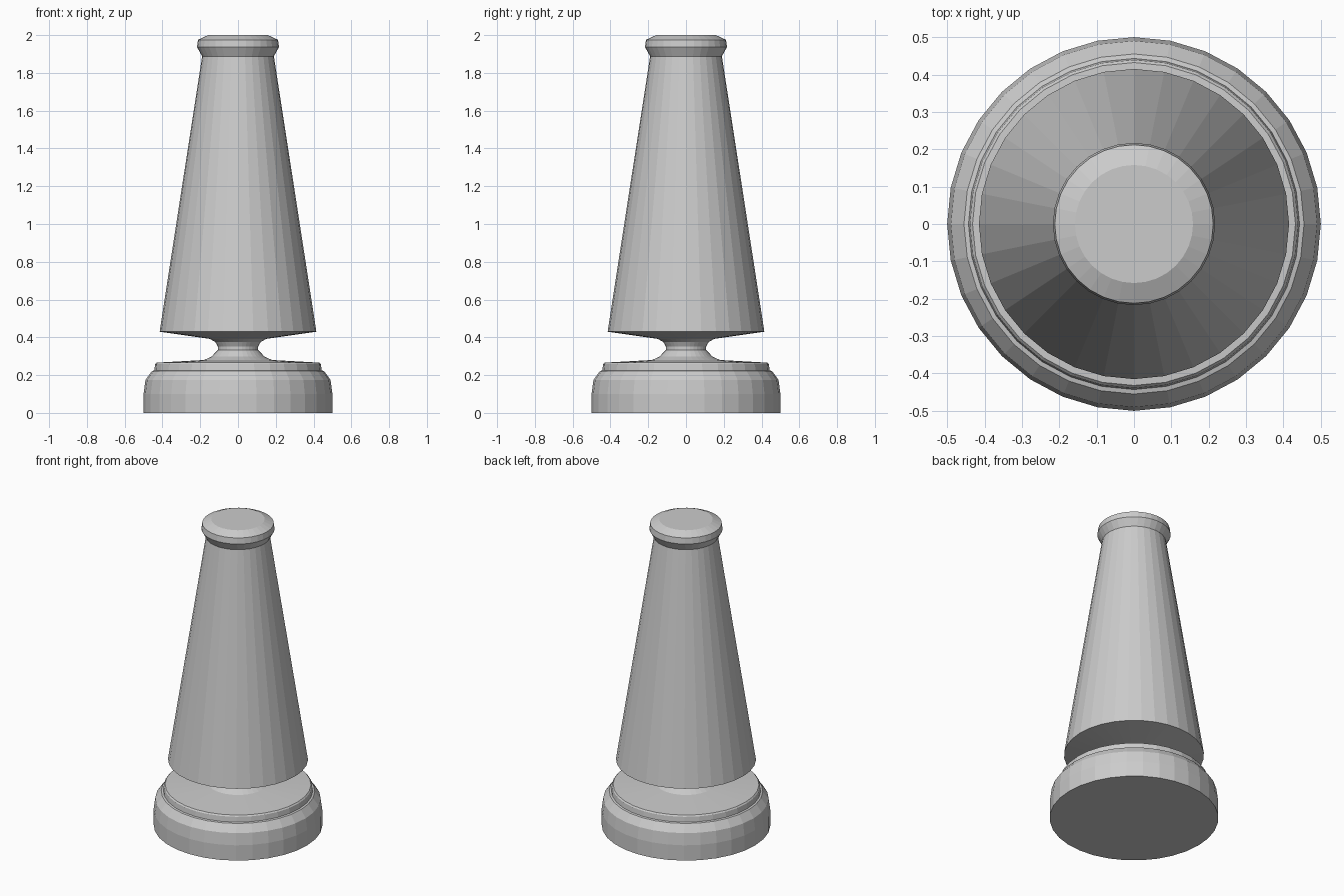
import bpy, bmesh
from math import cos, sin, tau

if "Cube" in bpy.data.objects:
    bpy.data.objects.remove(bpy.data.objects["Cube"])

SIDES = 32


def lathe(name, profile):
    """Spin a (radius, z) profile around z and cap both ends."""
    bm = bmesh.new()
    rings = [[bm.verts.new((r * cos(tau * i / SIDES), r * sin(tau * i / SIDES), z))
              for i in range(SIDES)] for r, z in profile]
    for low, high in zip(rings, rings[1:]):
        for i in range(SIDES):
            j = (i + 1) % SIDES
            bm.faces.new((low[i], low[j], high[j], high[i]))
    bm.faces.new(rings[0][::-1])
    bm.faces.new(rings[-1])
    mesh = bpy.data.meshes.new(name)
    bm.to_mesh(mesh)
    bm.free()
    obj = bpy.data.objects.new(name, mesh)
    bpy.context.collection.objects.link(obj)
    return obj


# One continuous turned piece: stepped base, pinched neck, tapered body, rounded cap
lathe("turned_tower", [
    # base
    (0.50, 0.0), (0.50, 0.10), (0.49, 0.175), (0.455, 0.222),
    (0.443, 0.225), (0.439, 0.258), (0.432, 0.266),
    # neck
    (0.18, 0.28), (0.14, 0.298), (0.115, 0.325), (0.107, 0.332),
    (0.107, 0.352), (0.12, 0.375), (0.15, 0.392),
    # tapered body
    (0.415, 0.43), (0.19, 1.888),
    # cap
    (0.217, 1.937), (0.212, 1.975), (0.158, 2.0),
])
